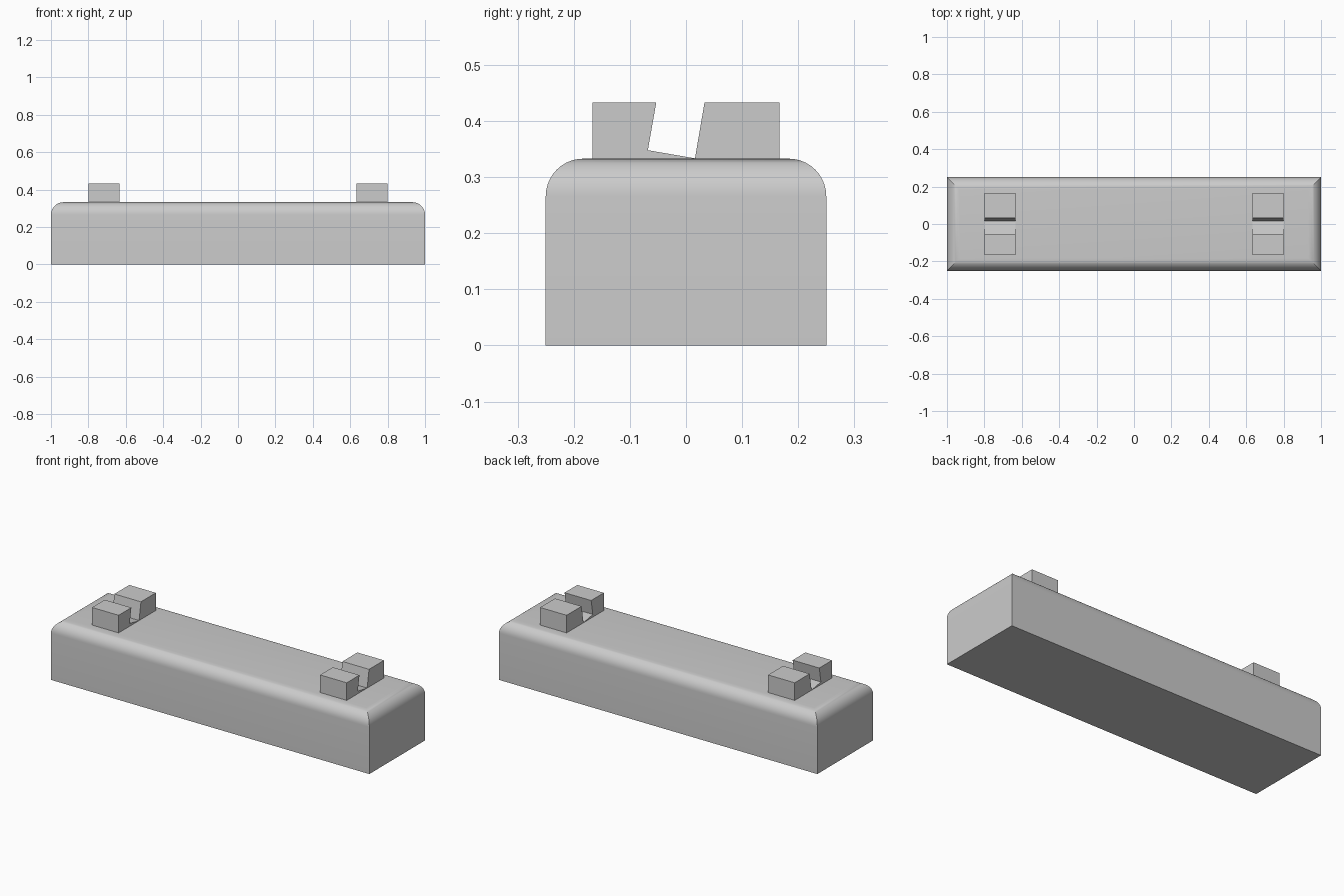
import bpy, bmesh, math

if "Cube" in bpy.data.objects:
    bpy.data.objects.remove(bpy.data.objects["Cube"])

grey = bpy.data.materials.new("light_grey")
grey.diffuse_color = (0.6, 0.6, 0.6, 1)
grey.use_nodes = True
grey.node_tree.nodes["Principled BSDF"].inputs["Base Color"].default_value = grey.diffuse_color

W, D, H, R = 2.0, 0.5, 0.333, 0.067   # body size and top edge radius


def finish(name, bm):
    """Turn a bmesh into a named grey object with sharp edges kept."""
    bmesh.ops.recalc_face_normals(bm, faces=bm.faces)
    mesh = bpy.data.meshes.new(name)
    bm.to_mesh(mesh)
    bm.free()
    mesh.materials.append(grey)
    obj = bpy.data.objects.new(name, mesh)
    bpy.context.collection.objects.link(obj)
    bpy.ops.object.select_all(action='DESELECT')
    obj.select_set(True)
    bpy.context.view_layer.objects.active = obj
    bpy.ops.object.shade_smooth_by_angle(angle=math.radians(30))
    return obj


# Body: box with its four top edges rounded and mitred at the corners
bm = bmesh.new()
bmesh.ops.create_cube(bm, size=1)
for v in bm.verts:
    v.co = (v.co.x * W, v.co.y * D, (v.co.z + 0.5) * H)
top_edges = [e for e in bm.edges if all(v.co.z > H - 0.01 for v in e.verts)]
bmesh.ops.bevel(bm, geom=top_edges, offset=R, offset_type='OFFSET',
                segments=10, profile=0.5, affect='EDGES')
finish("body", bm)

# Slotted holders: a tilted groove profile (y, z), extruded along x
profile = [(-0.167, 0.32), (-0.167, 0.433), (-0.053, 0.433), (-0.068, 0.348),
           (0.016, 0.3335), (0.033, 0.433), (0.167, 0.433), (0.167, 0.32)]
for side, x0 in (("left", -0.8), ("right", 0.633)):
    bm = bmesh.new()
    face = bm.faces.new([bm.verts.new((x0, y, z)) for y, z in profile])
    ext = bmesh.ops.extrude_face_region(bm, geom=[face], use_keep_orig=True)
    moved = [g for g in ext["geom"] if isinstance(g, bmesh.types.BMVert)]
    bmesh.ops.translate(bm, verts=moved, vec=(0.167, 0, 0))
    finish(side + "_slotted_holder", bm)
